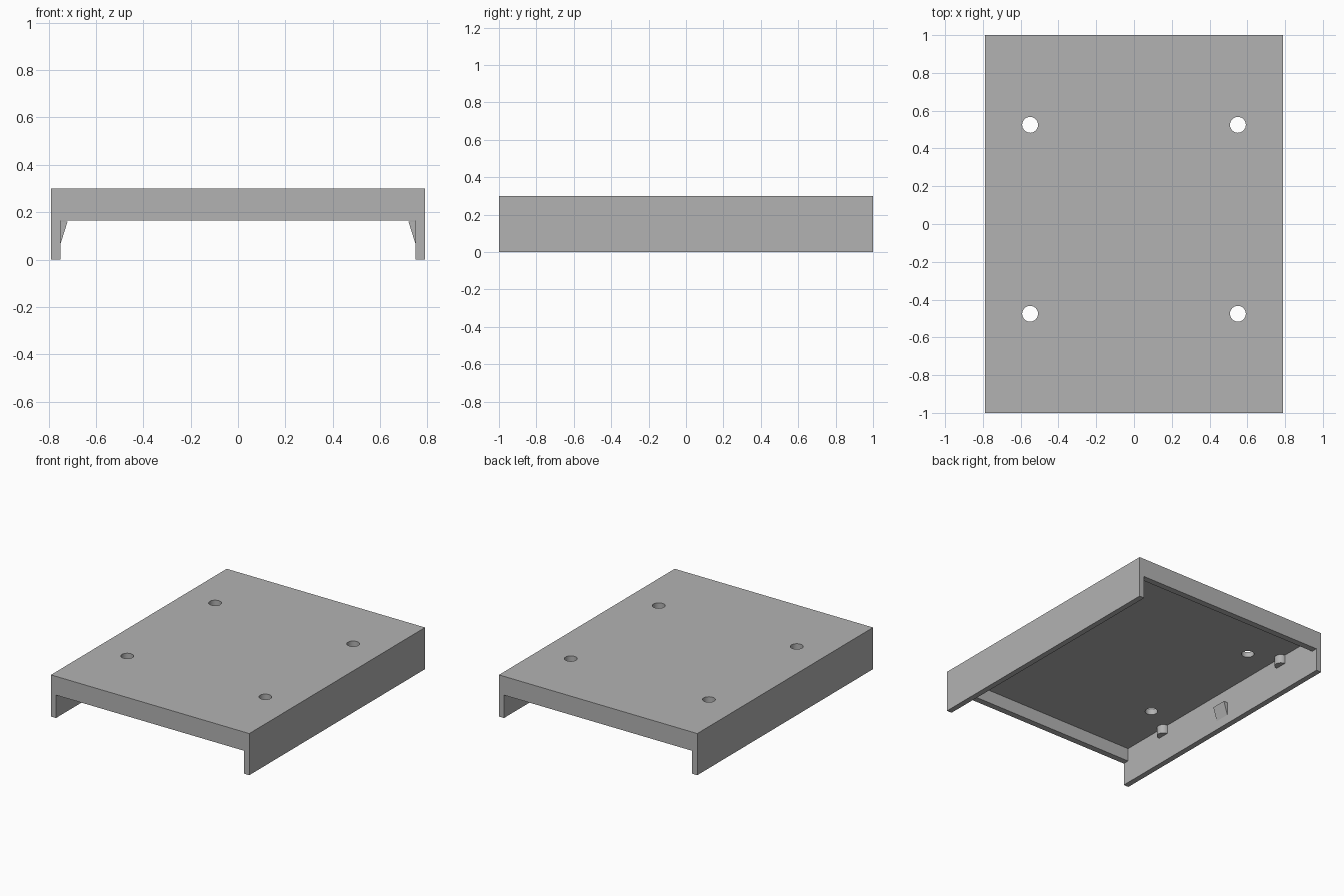
import bpy, bmesh, math
from mathutils import Vector

if "Cube" in bpy.data.objects:
    bpy.data.objects.remove(bpy.data.objects["Cube"], do_unlink=True)

HALF_X, HALF_Y, TOP = 0.79, 1.0, 0.30
INNER_X, INNER_Y = 0.75, 0.955
CEILING, END_BOTTOM = 0.26, 0.165

grey = bpy.data.materials.new("plain_grey")
grey.use_nodes = True
grey.diffuse_color = (0.45, 0.45, 0.45, 1)
grey.node_tree.nodes["Principled BSDF"].inputs["Base Color"].default_value = (0.45, 0.45, 0.45, 1)


def prism(name, points, direction):
    """Extrude a closed outline of 3D points along a direction."""
    bm = bmesh.new()
    face = bm.faces.new([bm.verts.new(p) for p in points])
    new = bmesh.ops.extrude_face_region(bm, geom=[face])["geom"]
    verts = [g for g in new if isinstance(g, bmesh.types.BMVert)]
    bmesh.ops.translate(bm, verts=verts, vec=Vector(direction))
    bmesh.ops.recalc_face_normals(bm, faces=bm.faces)
    mesh = bpy.data.meshes.new(name)
    bm.to_mesh(mesh)
    bm.free()
    mesh.materials.append(grey)
    obj = bpy.data.objects.new(name, mesh)
    bpy.context.collection.objects.link(obj)
    return obj


def box(name, hx, hy, z0, z1):
    return prism(name, [(-hx, -hy, z0), (hx, -hy, z0), (hx, hy, z0), (-hx, hy, z0)], (0, 0, z1 - z0))


def arc(cx, cy, z, r, start, sweep, count):
    return [(cx + r * math.cos(start + sweep * i / count),
             cy + r * math.sin(start + sweep * i / count), z) for i in range(count + 1)]


# Hollow cover: cavity, open notches under both end walls, four screw holes
cover = box("cover", HALF_X, HALF_Y, 0, TOP)
cutters = [box("cavity_cutter", INNER_X, INNER_Y, -0.1, CEILING),
           box("end_notch_cutter", INNER_X, HALF_Y + 0.1, -0.2, END_BOTTOM)]
for x in (-0.55, 0.55):
    for y in (-0.475, 0.525):
        ring = arc(x, y, 0.2, 0.042, 0, 2 * math.pi, 32)[:-1]
        cutters.append(prism("hole_cutter", ring, (0, 0, 0.2)))
for cutter in cutters:
    cutter.hide_render = True
    mod = cover.modifiers.new(cutter.name, "BOOLEAN")
    mod.operation, mod.solver, mod.object = "DIFFERENCE", "EXACT", cutter

# Bake the cuts and discard the cutters
depsgraph = bpy.context.evaluated_depsgraph_get()
baked = bpy.data.meshes.new_from_object(cover.evaluated_get(depsgraph))
cover.modifiers.clear()
cover.data = baked
for cutter in cutters:
    bpy.data.objects.remove(cutter, do_unlink=True)

# Half-round rests and a wedge clip on the inside of each side wall
for side, s in (("left", 1), ("right", -1)):
    for end, y in (("front", -0.59), ("back", 0.63)):
        half = arc(s * INNER_X, y, 0.197, 0.042, math.pi / 2, s * math.pi, 16)
        prism(f"{side}_{end}_rest", half, (0, 0, CEILING - 0.197))
    prism(f"{side}_clip", [(s * INNER_X, -0.035, 0.065), (s * 0.72, -0.035, 0.16),
                           (s * INNER_X, -0.035, 0.16)], (0, 0.11, 0))

# Flat faces with smooth hole and rest walls
bpy.ops.object.select_all(action="DESELECT")
for obj in bpy.context.collection.objects:
    if obj.type == "MESH" and (obj == cover or "rest" in obj.name):
        obj.select_set(True)
bpy.context.view_layer.objects.active = cover
bpy.ops.object.shade_smooth_by_angle(angle=math.radians(30))
